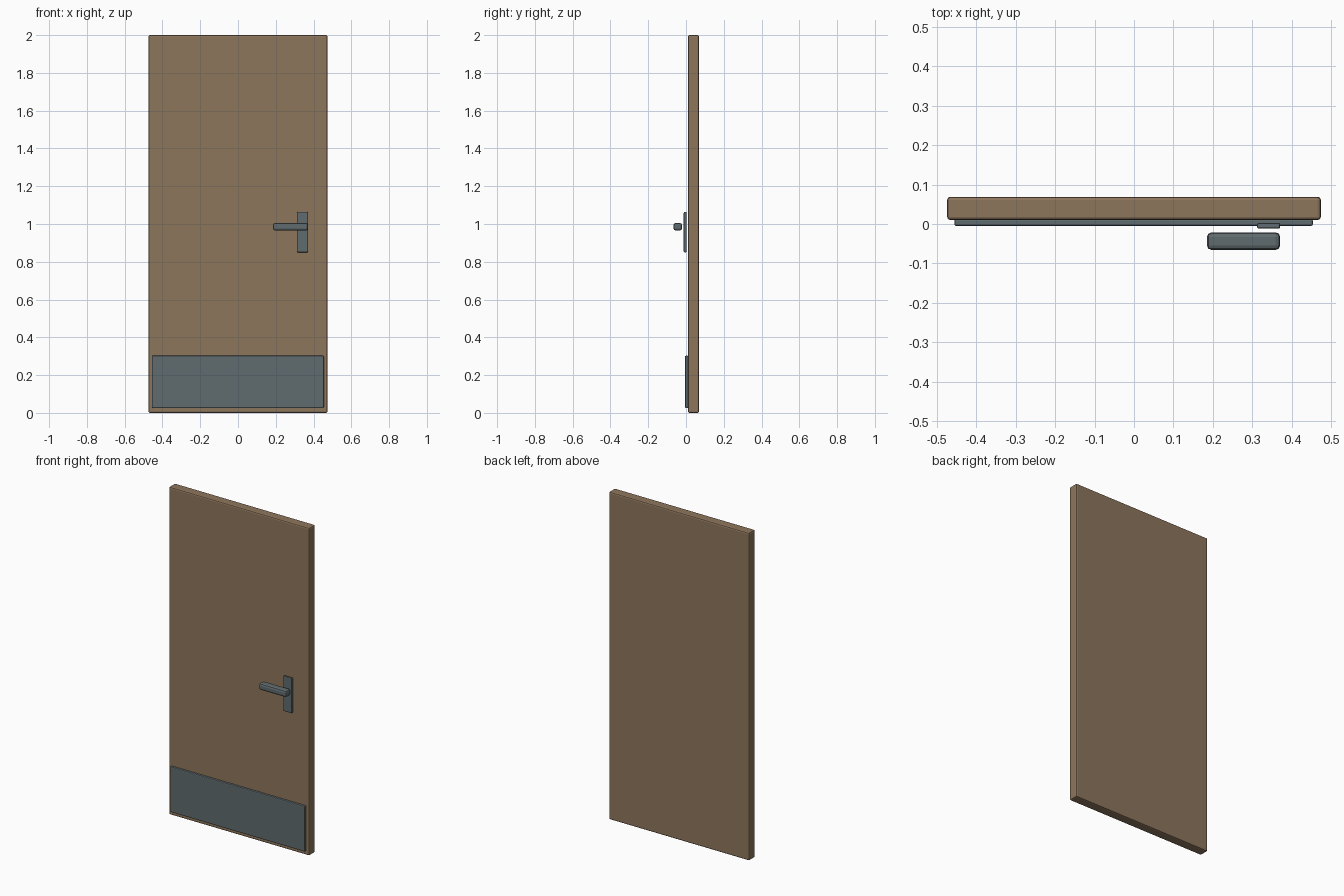
import bpy
import bmesh
from mathutils import Vector

cube = bpy.data.objects.get("Cube")
if cube:
    bpy.data.objects.remove(cube, do_unlink=True)


def make_material(name, color):
    mat = bpy.data.materials.new(name)
    mat.use_nodes = True
    mat.diffuse_color = (*color, 1)
    bsdf = mat.node_tree.nodes["Principled BSDF"]
    bsdf.inputs["Base Color"].default_value = (*color, 1)
    bsdf.inputs["Roughness"].default_value = 0.6
    return mat


def rounded_box(name, low, high, bevel, mat):
    """Box between two corners with softened edges."""
    low, high = Vector(low), Vector(high)
    size = high - low
    bm = bmesh.new()
    bmesh.ops.create_cube(bm, size=1)
    bmesh.ops.scale(bm, vec=size, verts=bm.verts)
    mesh = bpy.data.meshes.new(name)
    bm.to_mesh(mesh)
    bm.free()
    mesh.materials.append(mat)
    obj = bpy.data.objects.new(name, mesh)
    obj.location = (low + high) / 2
    bpy.context.collection.objects.link(obj)
    mod = obj.modifiers.new("soft_edges", "BEVEL")
    mod.width = bevel
    mod.segments = 2
    return obj


wood = make_material("brown wood", (0.27, 0.18, 0.108))
steel = make_material("grey steel", (0.117, 0.145, 0.153))

# Door slab
rounded_box("door_panel", (-0.474, 0.01, 0), (0.474, 0.069, 2), 0.008, wood)

# Protective plate along the bottom
rounded_box("kick_plate", (-0.456, -0.005, 0.025), (0.454, 0.012, 0.303), 0.005, steel)

# Handle plate and lever
rounded_box("handle_plate", (0.312, -0.012, 0.85), (0.371, 0.003, 1.064), 0.005, steel)
rounded_box("handle_lever", (0.185, -0.066, 0.965), (0.371, -0.021, 1.006), 0.012, steel)
